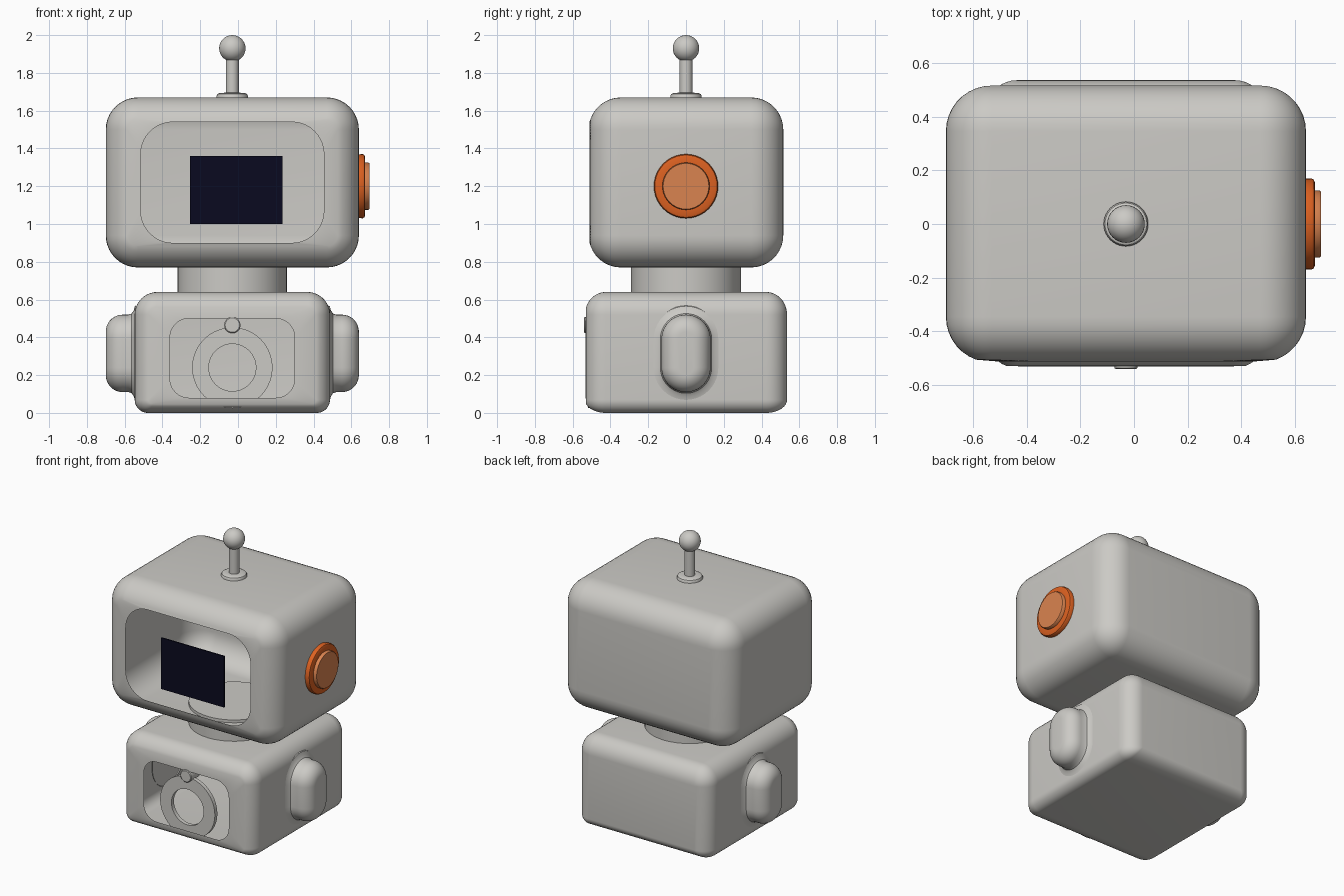
import bpy
import bmesh
from math import sin, cos, pi, radians

cube = bpy.data.objects.get("Cube")
if cube:
    bpy.data.objects.remove(cube, do_unlink=True)

CX = -0.03  # shared centre line of head, neck and body


def material(name, rgb):
    m = bpy.data.materials.new(name)
    m.use_nodes = True
    m.diffuse_color = (*rgb, 1)
    m.node_tree.nodes["Principled BSDF"].inputs["Base Color"].default_value = (*rgb, 1)
    return m


GREY = material("warm grey", (0.60, 0.59, 0.56))
ORANGE = material("orange", (0.72, 0.12, 0.015))
PEACH = material("pale orange", (0.70, 0.23, 0.08))
NAVY = material("dark navy", (0.003, 0.003, 0.014))

AXES = {"x": lambda u, v, d: (d, u, v),
        "y": lambda u, v, d: (u, d, v),
        "z": lambda u, v, d: (u, v, d)}


def rect(u0, u1, v0, v1, low, high, steps=10):
    """Rounded rectangle outline with separate lower and upper corner radii."""
    corners = [(u1 - high, v1 - high, high), (u0 + high, v1 - high, high),
               (u0 + low, v0 + low, low), (u1 - low, v0 + low, low)]
    return [(cu + r * cos(a), cv + r * sin(a))
            for q, (cu, cv, r) in enumerate(corners)
            for a in [(q + k / steps) * pi / 2 for k in range(steps + 1)]]


def circle(cu, cv, r):
    return rect(cu - r, cu + r, cv - r, cv + r, r, r)


def finish(obj, mat):
    obj.data.materials.append(mat)
    bpy.ops.object.select_all(action="DESELECT")
    obj.select_set(True)
    bpy.context.view_layer.objects.active = obj
    bpy.ops.object.shade_smooth_by_angle(angle=radians(35))


def loft(name, rings, axis, mat, start=False, end=False, closed=False):
    """Skin a list of (outline, depth) rings along an axis."""
    bm = bmesh.new()
    place = AXES[axis]
    loops = [[bm.verts.new(place(u, v, d)) for u, v in outline] for outline, d in rings]
    pairs = list(zip(loops, loops[1:]))
    if closed:
        pairs.append((loops[-1], loops[0]))
    for a, b in pairs:
        for i in range(len(a)):
            j = (i + 1) % len(a)
            bm.faces.new((a[i], a[j], b[j], b[i]))
    if start:
        bm.faces.new(loops[0])
    if end:
        bm.faces.new(loops[-1])
    bmesh.ops.remove_doubles(bm, verts=bm.verts, dist=0.0002)
    bmesh.ops.recalc_face_normals(bm, faces=bm.faces)
    mesh = bpy.data.meshes.new(name)
    bm.to_mesh(mesh)
    bm.free()
    obj = bpy.data.objects.new(name, mesh)
    bpy.context.collection.objects.link(obj)
    finish(obj, mat)
    return obj


def turned(name, cu, cv, profile, axis, mat):
    """Round solid from (radius, depth) pairs."""
    return loft(name, [(circle(cu, cv, r), d) for r, d in profile], axis, mat, True, True)


def shell(name, half_w, z0, z1, depth, r, low, high, opening):
    """Hollow rounded box with a rounded window in its front."""
    rings = [(opening, -depth + 0.004)]
    angles = [radians(a) for a in range(20, 91, 10)]

    def ring(a, side):
        k = 1 - sin(a)
        outline = rect(CX - half_w + r * k, CX + half_w - r * k,
                       z0 + low * k, z1 - high * k, low * sin(a), high * sin(a))
        return outline, side * (depth - r * (1 - cos(a)))

    rings += [ring(a, -1) for a in angles]
    rings += [ring(a, 1) for a in reversed([0, radians(10)] + angles)]
    return loft(name, rings, "y", GREY, end=True)


# Head and body shells
shell("head_shell", 0.67, 0.77, 1.67, 0.515, 0.17, 0.17, 0.17,
      rect(-0.515, 0.455, 0.90, 1.54, 0.17, 0.17))
shell("body_shell", 0.517, 0, 0.64, 0.535, 0.11, 0.07, 0.12,
      rect(-0.36, 0.30, 0.08, 0.50, 0.1, 0.1))

# Neck
turned("neck", CX, 0, [(0.29, 0.62), (0.29, 0.79)], "z", GREY)

# Face screen
screen = rect(-0.255, 0.235, 1.0, 1.36, 0, 0)
loft("face_screen", [(screen, -0.49), (screen, -0.481)], "y", NAVY, True, True)

# Antenna
turned("antenna_base", CX, 0, [(0.083, 1.66), (0.083, 1.678), (0.078, 1.688),
                               (0.066, 1.694), (0.04, 1.695)], "z", GREY)
turned("antenna_stem", CX, 0, [(0.034, 1.68), (0.034, 1.9)], "z", GREY)
bpy.ops.mesh.primitive_uv_sphere_add(segments=32, ring_count=16, radius=0.07,
                                     location=(CX, 0, 1.93))
ball = bpy.context.object
ball.name = "antenna_ball"
finish(ball, GREY)

# Side button
turned("button_rim", 0, 1.2, [(0.168, 0.63), (0.17, 0.66), (0.165, 0.669),
                              (0.155, 0.673), (0.12, 0.673)], "x", ORANGE)
turned("button_cap", 0, 1.2, [(0.125, 0.66), (0.125, 0.69), (0.121, 0.696)],
       "x", PEACH)

# Chest dial and its knob
dial = [(0.125, -0.518), (0.213, -0.518), (0.213, -0.49), (0.125, -0.49)]
loft("chest_dial", [(circle(CX, 0.24, r), d) for r, d in dial], "y", GREY, closed=True)
turned("dial_knob", CX, 0.465, [(0.038, -0.54), (0.043, -0.536), (0.043, -0.44)],
       "y", GREY)

# Arms: domed pads that flare into the body sides
flare = [(0.048, 0.51), (0.045, 0.516), (0.022, 0.522), (0.006, 0.533), (0, 0.55), (0, 0.58)]
dome = [(-0.09 * (1 - cos(a)), 0.58 + 0.09 * sin(a))
        for a in [radians(t) for t in range(10, 91, 10)]]
for side, label in ((1, "left_arm"), (-1, "right_arm")):
    rings = []
    for grow, out in flare + dome:
        r = 0.13 + grow
        rings.append((rect(-r, r, 0.24 - r, 0.39 + r, r, r), CX + side * out))
    loft(label, rings, "x", GREY, end=True)
